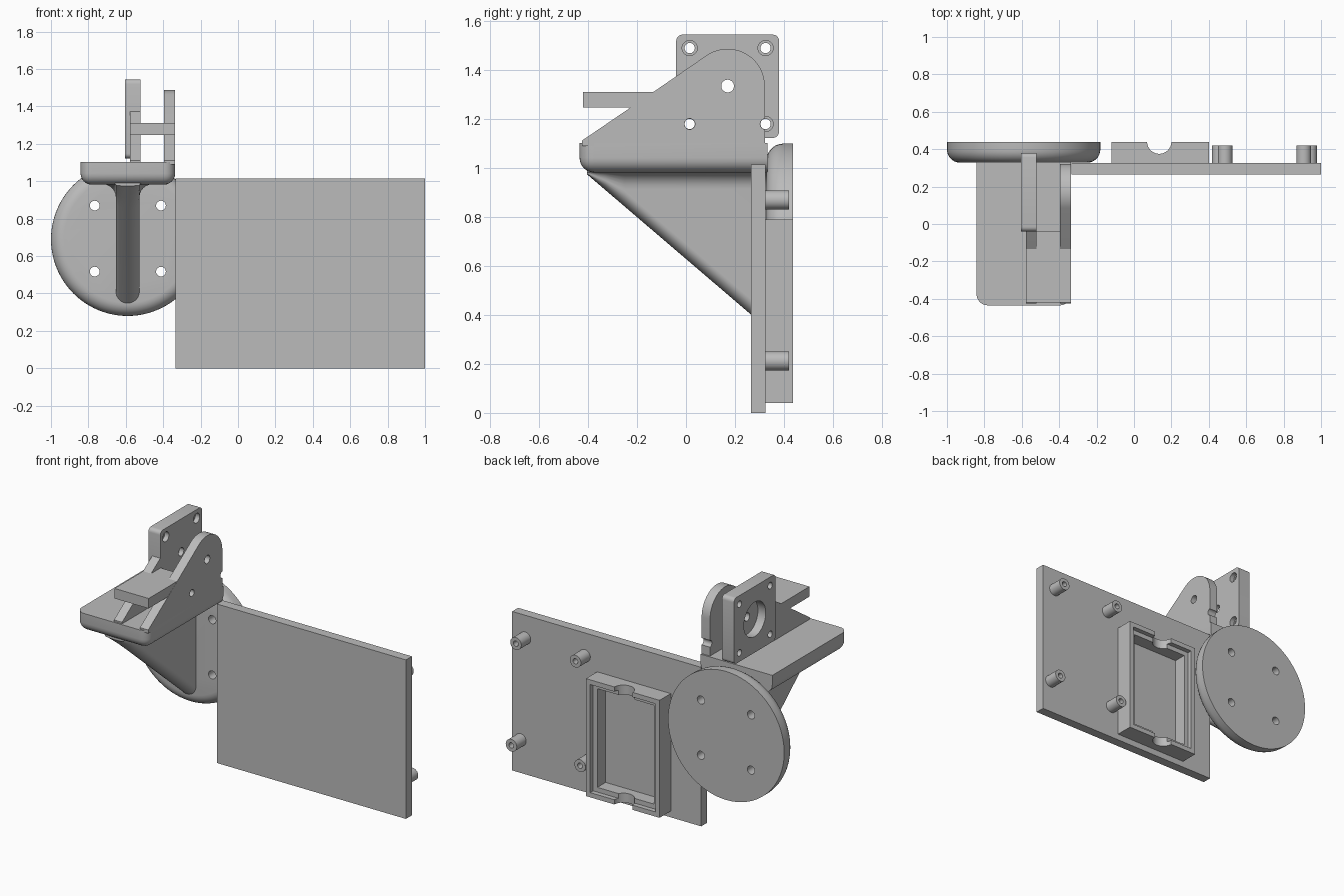
import bpy, bmesh, math

if "Cube" in bpy.data.objects:
    bpy.data.objects.remove(bpy.data.objects["Cube"])

GREY = bpy.data.materials.new("plain grey")
GREY.diffuse_color = (0.5, 0.5, 0.5, 1)
GREY.use_nodes = True
GREY.node_tree.nodes["Principled BSDF"].inputs["Base Color"].default_value = GREY.diffuse_color


def finish(name, bm):
    bmesh.ops.recalc_face_normals(bm, faces=bm.faces[:])
    me = bpy.data.meshes.new(name)
    bm.to_mesh(me)
    bm.free()
    ob = bpy.data.objects.new(name, me)
    bpy.context.collection.objects.link(ob)
    me.materials.append(GREY)
    return ob


def place(axis, u, v, w):
    # profile (u, v) lies in the plane across the axis, w runs along it
    return {"x": (w, u, v), "y": (u, w, v), "z": (u, v, w)}[axis]


def prism(axis, pts, a, b):
    bm = bmesh.new()
    lo = [bm.verts.new(place(axis, u, v, a)) for u, v in pts]
    hi = [bm.verts.new(place(axis, u, v, b)) for u, v in pts]
    bm.faces.new(lo)
    bm.faces.new(hi)
    n = len(pts)
    for i in range(n):
        j = (i + 1) % n
        bm.faces.new((lo[i], lo[j], hi[j], hi[i]))
    bmesh.ops.recalc_face_normals(bm, faces=bm.faces[:])
    return bm


def rect(u0, u1, v0, v1):
    return [(u0, v0), (u1, v0), (u1, v1), (u0, v1)]


def arc(cu, cv, r, a0, a1, n):
    return [(cu + r * math.cos(math.radians(a0 + (a1 - a0) * i / n)),
             cv + r * math.sin(math.radians(a0 + (a1 - a0) * i / n))) for i in range(n + 1)]


def circle(cu, cv, r, n=32):
    return arc(cu, cv, r, 0, 360, n)[:-1]


def round_rect(u0, u1, v0, v1, r):
    return (arc(u0 + r, v0 + r, r, 180, 270, 5) + arc(u1 - r, v0 + r, r, 270, 360, 5)
            + arc(u1 - r, v1 - r, r, 0, 90, 5) + arc(u0 + r, v1 - r, r, 90, 180, 5))


def bevel(bm, test, width, segs):
    edges = [e for e in bm.edges if test(e.verts[0].co, e.verts[1].co)]
    bmesh.ops.bevel(bm, geom=edges, offset=width, segments=segs, profile=0.5, affect="EDGES")


def cut(ob, cutters):
    for axis, pts, a, b in cutters:
        c = finish("cutter", prism(axis, pts, a, b))
        c.hide_render = True
        m = ob.modifiers.new("cut", "BOOLEAN")
        m.operation, m.solver, m.object = "DIFFERENCE", "EXACT", c
        bpy.context.view_layer.objects.active = ob
        bpy.ops.object.modifier_apply(modifier=m.name)
        bpy.data.objects.remove(c)


# Backing panel
finish("back_panel", prism("y", rect(-0.335, 1.0, 0, 1.015), 0.265, 0.325))

# Mounting disc with rounded front rim and four screw holes
bm = prism("y", circle(-0.59, 0.69, 0.41, 96), 0.328, 0.438)
bevel(bm, lambda p, q: max(p.y, q.y) < 0.33, 0.07, 7)
disc = finish("mounting_disc", bm)
cut(disc, [("y", circle(x, z, 0.026), 0.2, 0.6) for x in (-0.766, -0.412) for z in (0.517, 0.87)])

# Shelf, rounded underneath and at the front corners
bm = prism("z", rect(-0.842, -0.336, -0.435, 0.332), 0.982, 1.102)


def shelf_edge(p, q):
    if max(p.y, q.y) > 0.3 and min(p.y, q.y) > 0.3:
        return False
    low = max(p.z, q.z) < 1.0
    upright = abs(p.z - q.z) > 0.05
    return low or upright


bevel(bm, shelf_edge, 0.06, 6)
finish("shelf", bm)


# Sloping rib under the shelf, rounded below and flared into the shelf
def rib_section(zb, f):
    w, top = 0.063, 0.984
    side = min(zb + w, top - f)
    half = [(w + f, 1.0)]
    half += [(w + f - f * math.sin(t), top - f + f * math.cos(t))
             for t in [math.pi / 2 * i / 6 for i in range(7)]]
    half += [(w * math.cos(t), side - (side - zb) * math.sin(t))
             for t in [math.pi / 2 * i / 8 for i in range(9)]]
    return half + [(-u, v) for u, v in half[-2::-1]]


bm = bmesh.new()
rings = []
for y, f in ((-0.405, 0.004), (-0.33, 0.035), (-0.25, 0.07), (0.335, 0.07)):
    zb = 0.975 - (y + 0.405) * 0.855
    rings.append([bm.verts.new((-0.59 + u, y, v)) for u, v in rib_section(zb, f)])
for a, b in zip(rings, rings[1:]):
    for i in range(len(a)):
        j = (i + 1) % len(a)
        bm.faces.new((a[i], a[j], b[j], b[i]))
bm.faces.new(rings[0])
bm.faces.new(rings[-1])
finish("rib", bm)

# Right cheek with a round top, pivot hole and screw clearances
pts = [(-0.425, 1.09), (-0.425, 1.112), (-0.13, 1.313)]
pts += arc(0.17, 1.335, 0.152, 124, 0, 20) + [(0.322, 1.09)]
cheek = finish("right_cheek", prism("x", pts, -0.395, -0.336))
cut(cheek, [("x", circle(0.17, 1.335, 0.026), -0.45, -0.3),
            ("x", circle(0.015, 1.18, 0.022), -0.45, -0.3),
            ("x", circle(0.325, 1.18, 0.022), -0.45, -0.3)])

# Left cheek, running up to and below the motor plate
finish("left_cheek", prism("x", [(-0.425, 1.09), (-0.425, 1.112), (-0.13, 1.313), (-0.03, 1.38),
                                 (-0.03, 1.135), (0.32, 1.135), (0.32, 1.09)], -0.578, -0.521))

# Motor plate with boss recess, shaft hole and counterbored screw holes
plate = finish("motor_plate", prism("x", round_rect(-0.04, 0.38, 1.123, 1.545, 0.025), -0.605, -0.52))
cuts = [("x", circle(0.17, 1.335, 0.11, 48), -0.7, -0.55),
        ("x", circle(0.17, 1.335, 0.026), -0.7, -0.4)]
for y in (0.015, 0.325):
    for z in (1.18, 1.49):
        cuts.append(("x", circle(y, z, 0.021), -0.7, -0.4))
        cuts.append(("x", circle(y, z, 0.031), -0.55, -0.4))
cut(plate, cuts)

# Cross bar joining the cheeks
finish("cross_bar", prism("z", [(-0.578, -0.42), (-0.337, -0.42), (-0.337, -0.125), (-0.396, -0.125),
                                (-0.396, -0.037), (-0.521, -0.037), (-0.521, -0.125),
                                (-0.578, -0.125)], 1.247, 1.311))

# Battery frame: stepped rim with a finger notch at each end
frame = finish("battery_frame", prism("y", rect(-0.12, 0.4, 0.04, 0.79), 0.322, 0.438))
cut(frame, [("y", rect(-0.06, 0.34, 0.1, 0.73), 0.2, 0.6),
            ("y", rect(-0.09, 0.37, 0.07, 0.76), 0.408, 0.6),
            ("z", circle(0.135, 0.44, 0.065), -0.1, 0.9)])

# Circuit board posts with screw holes
for x, z in ((0.487, 0.87), (0.455, 0.212), (0.908, 0.87), (0.94, 0.212)):
    post = finish("board_post", prism("y", circle(x, z, 0.039), 0.32, 0.42))
    cut(post, [("y", circle(x, z, 0.017, 20), 0.33, 0.5)])

for ob in bpy.context.scene.objects:
    ob.select_set(True)
    bpy.context.view_layer.objects.active = ob
bpy.ops.object.shade_smooth_by_angle(angle=math.radians(30))
